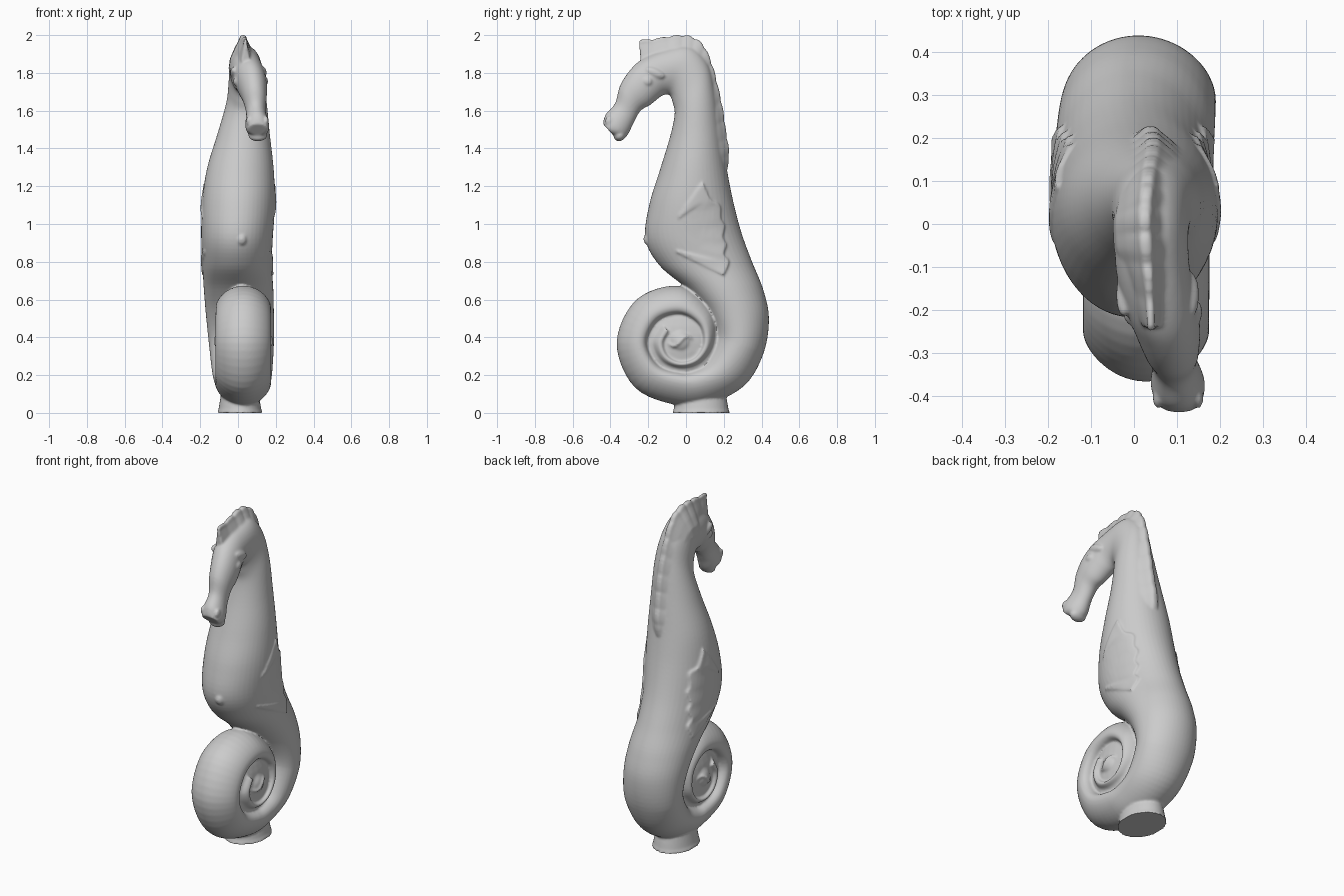
import bpy, bmesh, math
from mathutils import Vector
from mathutils.bvhtree import BVHTree

if "Cube" in bpy.data.objects:
    bpy.data.objects.remove(bpy.data.objects["Cube"])


def spline(pts, t):
    """Catmull-Rom value of a list of tuples at parameter t."""
    n = len(pts) - 1
    i = min(int(t), n - 1)
    f = t - i
    p0, p1, p2, p3 = (pts[max(0, min(n, i + k))] for k in (-1, 0, 1, 2))
    return [0.5 * (2 * b + (c - a) * f + (2 * a - 5 * b + 4 * c - d) * f * f
                   + (3 * b - a - 3 * c + d) * f ** 3)
            for a, b, c, d in zip(p0, p1, p2, p3)]


def loft(name, rings):
    """Closed skin through a list of rings."""
    bm = bmesh.new()
    vs = [[bm.verts.new(p) for p in r] for r in rings]
    n = len(vs[0])
    for a, b in zip(vs, vs[1:]):
        for j in range(n):
            k = (j + 1) % n
            bm.faces.new((a[j], a[k], b[k], b[j]))
    bm.faces.new(vs[0])
    bm.faces.new(vs[-1])
    bmesh.ops.recalc_face_normals(bm, faces=bm.faces)
    me = bpy.data.meshes.new(name)
    bm.to_mesh(me)
    bm.free()
    ob = bpy.data.objects.new(name, me)
    bpy.context.collection.objects.link(ob)
    return ob


def blob(name, loc, scale, rot=0):
    bpy.ops.mesh.primitive_uv_sphere_add(segments=32, ring_count=18, location=loc,
                                         rotation=(rot, 0, 0))
    ob = bpy.context.object
    ob.name = name
    ob.scale = scale


# Sections from snout to tail: outer y,z / inner y,z / centre x / half width
rows = [
    (-.440, 1.53, -.385, 1.47, .105, .052), (-.425, 1.58, -.32, 1.46, .102, .063),
    (-.375, 1.64, -.275, 1.54, .095, .052), (-.35, 1.73, -.24, 1.60, .088, .063),
    (-.30, 1.81, -.19, 1.63, .078, .076), (-.235, 1.87, -.14, 1.67, .062, .084),
    (-.12, 1.92, -.11, 1.685, .045, .086), (.02, 1.94, -.085, 1.68, .040, .086),
    (.115, 1.85, -.07, 1.64, .042, .092), (.155, 1.70, -.06, 1.58, .045, .107),
    (.185, 1.50, -.085, 1.46, .030, .138), (.215, 1.30, -.14, 1.28, .012, .177),
    (.25, 1.12, -.195, 1.10, .003, .193), (.295, .95, -.215, .92, -.005, .190),
    (.35, .80, -.14, .78, -.005, .184), (.41, .65, 0, .66, .003, .184),
    (.439, .50, .10, .54, .010, .180), (.412, .32, .15, .41, .018, .172),
    (.318, .153, .10, .28, .022, .160), (.15, .058, .04, .235, .025, .150)]
FLAT = len(rows) - 1

# Coil rows follow a spiral; each inner edge is the outer edge one turn later
CY, CZ = -.03, .37
radii = [(r,) for r in (.332, .337, .302, .195, .15, .17, .145, .115, .095, .08, .07, .06)]
for k in range(0, 12):
    q = k / 2
    a = q * math.pi / 2
    ro, ri = spline(radii, q)[0], spline(radii, min(q + 4, 11))[0]
    rows.append((CY - ro * math.sin(a), CZ - ro * math.cos(a),
                 CY - ri * math.sin(a), CZ - ri * math.cos(a), .028, .148 - .001 * q))

# Body, head and tail in one sweep; the coil is widest towards its middle
rings, N, SUB = [], 48, 6
for s in range((len(rows) - 1) * SUB + 1):
    oy, oz, iy, iz, xc, hw = spline(rows, s / SUB)
    skew = .42 * max(0, min(1, (s / SUB - FLAT + 2) / 3))
    ring = []
    for j in range(N):
        t = 2 * math.pi * j / N
        c, d = math.cos(t), math.sin(t)
        c -= skew * d * d
        ring.append((xc + hw * d, (oy + iy) / 2 + c * (oy - iy) / 2,
                     (oz + iz) / 2 + c * (oz - iz) / 2))
    rings.append(ring)
body = loft("seahorse", rings)
bm = bmesh.new()
bm.from_mesh(body.data)
tree = BVHTree.FromBMesh(bm)
bm.free()


def surface_x(side, y, z):
    hit = tree.ray_cast(Vector((side, y, z)), Vector((-side, 0, 0)))[0]
    return hit.x if hit else 0


# Softly scalloped crest blending into the head and back
crest = [(-.25, 1.975, .04), (-.16, 1.982, .036), (-.06, 1.998, .028), (.02, 1.995, .025),
         (.09, 1.95, .03), (.137, 1.85, .036), (.168, 1.735, .042), (.195, 1.61, .045),
         (.212, 1.49, .043), (.228, 1.38, .038), (.218, 1.28, .03)]
inner = [(-.235, 1.82), (-.14, 1.82), (-.06, 1.82), (.0, 1.82), (.03, 1.79), (.07, 1.73),
         (.10, 1.66), (.12, 1.56), (.14, 1.46), (.155, 1.36), (.17, 1.28)]
rings = []
for s in range(101):
    u = s / 10
    y, z, x = spline(crest, u)
    iy, iz = spline(inner, u)
    f = 1.01 - .06 * (1 - abs(math.sin(math.pi * u * 1.2))) ** 1.5
    wide = .3 + .7 * min(1, u / 2)
    ring = []
    for g, w in ((0, .075), (.3, .068), (.6, .045), (.85, .022), (.97, .014), (1, .009)):
        w = max(.009, w * wide)
        ring.append((x - w, iy + (y - iy) * g * f, iz + (z - iz) * g * f))
    ring += [(2 * x - p[0], p[1], p[2]) for p in reversed(ring)]
    rings.append(ring)
loft("crest", rings)

# Low relief fins on both flanks, closed underneath inside the body
edge = [(.09, 1.22), (.13, 1.13), (.18, 1.10), (.185, 1.03), (.205, .99), (.195, .93),
        (.215, .89), (.20, .84), (.228, .80), (.20, .73)]
root = [(-.04, 1.04), (-.05, .85)]
for side, label in ((1, "right"), (-1, "left")):
    rings = []
    for s in range(37):
        u = s / 36
        ey, ez = spline(edge, u * 9)
        ry, rz = spline(root, u)
        ring = []
        for v in range(13):
            g = v / 12
            y, z = ry + (ey - ry) * g, rz + (ez - rz) * g
            h = -.004 + .017 * g ** 2
            if s < 4 or s > 32:
                h = max(h, .007)
            ring.append((surface_x(side, y, z) + side * h, y, z))
        ring += [(p[0] - side * .04, p[1], p[2]) for p in reversed(ring)]
        rings.append(ring)
    loft(label + "_fin", rings)

# Filled core keeps the coil groove shallow, with a raised disc and S on each face
blob("coil_core", (.028, CY, CZ), (.132, .26, .26))
blob("coil_center", (.028, CY, CZ + .01), (.150, .105, .105))
for side, label in ((1, "right"), (-1, "left")):
    for i in range(21):
        t = i / 10 - 1
        y, z = t * .07, .025 * math.sin(math.pi * t)
        dep = math.sqrt(1 - (y * y + z * z) / .105 ** 2)
        blob(label + "_swirl", (.028 + side * .147 * dep, CY + y, CZ + .01 + z),
             (.012, .010, .010))

# Face details, sunk into the head
for side, label in ((1, "right"), (-1, "left")):
    for part, y, z, size, rot in (("eye", -.205, 1.755, (.016, .028, .024), 0),
                                  ("brow", -.165, 1.80, (.018, .055, .024), -.4),
                                  ("nostril", -.405, 1.545, (.012, .024, .026), 0)):
        x = surface_x(side, y, z)
        blob(label + "_" + part, (x - side * .006, y, z), size, rot)
blob("lower_lip", (.105, -.35, 1.468), (.05, .034, .028), .6)

# Belly bump
blob("belly_button", (.02, -.195, .92), (.028, .03, .035))

# Foot under the tail
foot = []
for z, rx, ry in ((0, .122, .152), (.02, .113, .145), (.05, .108, .14), (.10, .10, .13)):
    foot.append([(.01 + rx * math.cos(2 * math.pi * j / 40),
                  .08 + ry * math.sin(2 * math.pi * j / 40), z) for j in range(40)])
loft("foot", foot)

# Fuse all parts into one cast surface and soften the joins
bpy.ops.object.select_all(action='SELECT')
bpy.context.view_layer.objects.active = body
bpy.ops.object.join()
fuse = body.modifiers.new("fuse", 'REMESH')
fuse.mode = 'VOXEL'
fuse.voxel_size = .007
soft = body.modifiers.new("soften", 'SMOOTH')
soft.factor = .5
soft.iterations = 4
bpy.ops.object.modifier_apply(modifier="fuse")
bpy.ops.object.modifier_apply(modifier="soften")
bpy.ops.object.shade_smooth_by_angle(angle=math.radians(50))
